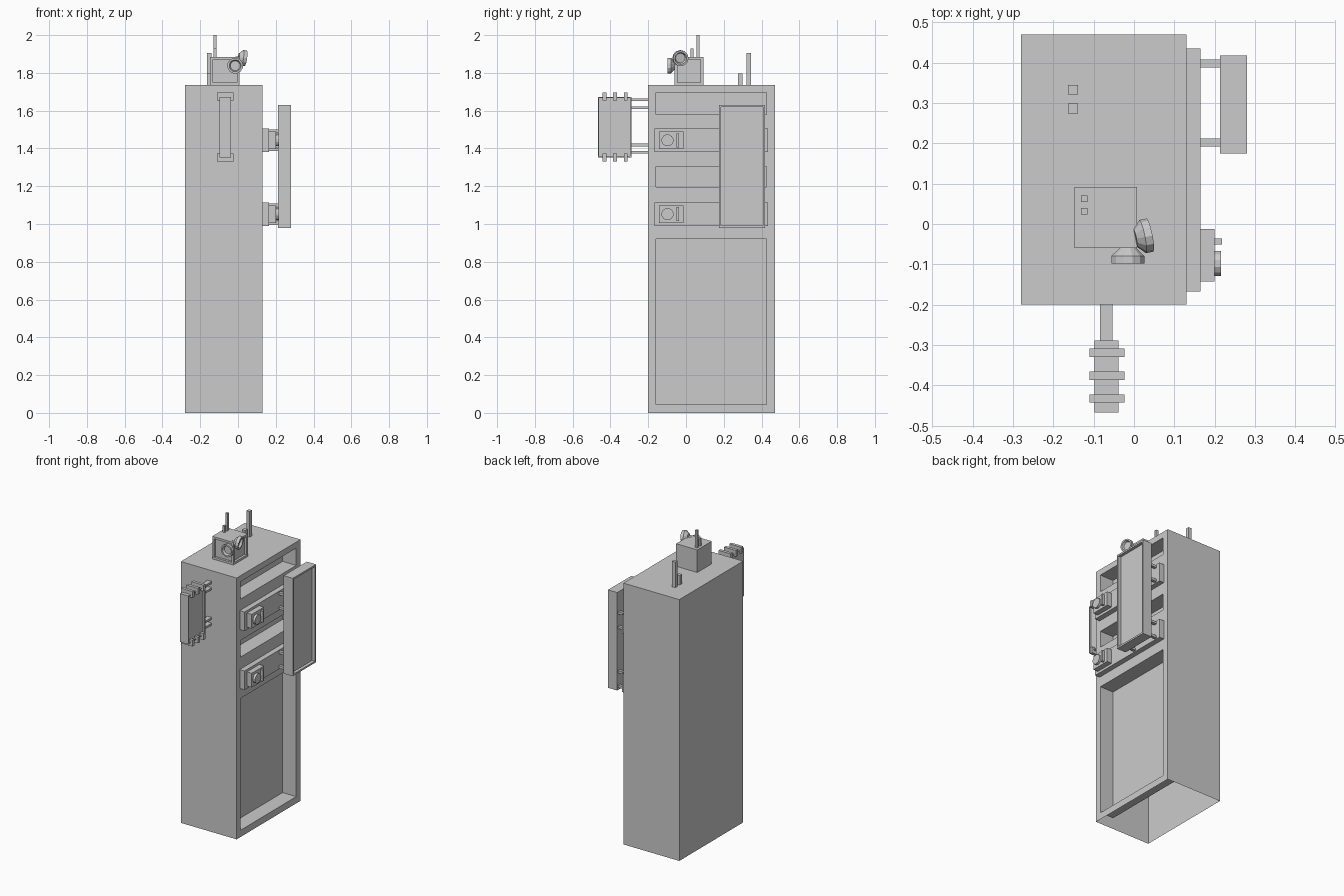
import bpy, bmesh, math
from mathutils import Vector, Matrix

if "Cube" in bpy.data.objects:
    bpy.data.objects.remove(bpy.data.objects["Cube"])


def finish(name, bm):
    me = bpy.data.meshes.new(name)
    bm.to_mesh(me)
    bm.free()
    ob = bpy.data.objects.new(name, me)
    bpy.context.collection.objects.link(ob)
    return ob


def box(name, x, y, z, recess=(), margin=0.015, depth=0.015):
    """Box from axis ranges; 'recess' lists the face directions that get a sunken panel."""
    bm = bmesh.new()
    bmesh.ops.create_cube(bm, size=1)
    for v in bm.verts:
        v.co = Vector([(a + b) / 2 + c * (b - a) for (a, b), c in zip((x, y, z), v.co)])
    bmesh.ops.recalc_face_normals(bm, faces=bm.faces[:])
    for d in recess:
        bm.normal_update()
        f = max(bm.faces, key=lambda q: q.normal.dot(Vector(d)) * q.calc_area())
        bmesh.ops.inset_individual(bm, faces=[f], thickness=margin)
        bmesh.ops.inset_individual(bm, faces=[f], thickness=0, depth=-depth)
    return finish(name, bm)


def lathe(name, profile, origin, axis, sides=12):
    """Turned part: (radius, distance) profile spun about 'axis' from 'origin'."""
    bm = bmesh.new()
    rings = []
    for r, h in profile:
        rings.append([bm.verts.new((r * math.cos(2 * math.pi * (i + .5) / sides),
                                    r * math.sin(2 * math.pi * (i + .5) / sides), h))
                      for i in range(sides)])
    for a, b in zip(rings, rings[1:]):
        for i in range(sides):
            j = (i + 1) % sides
            bm.faces.new((a[i], a[j], b[j], b[i]))
    bm.faces.new(rings[0][::-1])
    bm.faces.new(rings[-1])
    rot = Vector((0, 0, 1)).rotation_difference(Vector(axis)).to_matrix().to_4x4()
    bmesh.ops.transform(bm, matrix=Matrix.Translation(origin) @ rot, verts=bm.verts[:])
    return finish(name, bm)


def cabinet():
    """Open-bottomed shell with three pockets sunk into its +x side."""
    x0, x1, xi = -0.28, 0.13, 0.03
    ys = (-0.2, -0.16, 0.425, 0.47)
    zs = (0, 0.045, 0.92, 1.195, 1.305, 1.58, 1.695, 1.735)
    bm = bmesh.new()

    def quad(*pts):
        bm.faces.new([bm.verts.new(p) for p in pts])

    y0, y1, top = ys[0], ys[-1], zs[-1]
    quad((x0, y0, 0), (x0, y0, top), (x0, y1, top), (x0, y1, 0))
    quad((x0, y0, 0), (x1, y0, 0), (x1, y0, top), (x0, y0, top))
    quad((x1, y1, 0), (x0, y1, 0), (x0, y1, top), (x1, y1, top))
    quad((x0, y0, top), (x1, y0, top), (x1, y1, top), (x0, y1, top))
    for i, (a, b) in enumerate(zip(ys, ys[1:])):
        for j, (c, d) in enumerate(zip(zs, zs[1:])):
            rim = [(a, c), (b, c), (b, d), (a, d)]
            pocket = i == 1 and j % 2 == 1
            quad(*[(xi if pocket else x1, *p) for p in rim])
            if pocket:
                for p, q in zip(rim, rim[1:] + rim[:1]):
                    quad((x1, *p), (x1, *q), (xi, *q), (xi, *p))
    bmesh.ops.remove_doubles(bm, verts=bm.verts[:], dist=1e-5)
    finish("cabinet", bm)


cabinet()

# Two control rails with knob plates, switches and screen brackets
for n, z in enumerate((1.052, 1.443)):
    box(f"rail_{n}", (0.13, 0.165), (-0.167, 0.435), (z - 0.063, z + 0.063))
    box(f"knob_plate_{n}", (0.165, 0.2), (-0.142, -0.012), (z - 0.047, z + 0.047))
    lathe(f"knob_{n}", [(0.032, 0), (0.032, 0.016)], (0.2, -0.098, z), (1, 0, 0))
    box(f"switch_{n}", (0.2, 0.218), (-0.051, -0.036), (z - 0.037, z + 0.037))
    for k, y in enumerate((0.202, 0.398)):
        for m, dz in enumerate((-0.048, 0.048)):
            box(f"screen_bracket_{n}{k}{m}", (0.165, 0.215), (y - 0.01, y + 0.01),
                (z + dz - 0.008, z + dz + 0.008))

# Large side screen
box("side_screen", (0.213, 0.28), (0.175, 0.418), (0.98, 1.63), [(1, 0, 0)], 0.016, 0.02)

# Front panel on thin rods, with clips along both ends
box("front_panel", (-0.098, -0.038), (-0.467, -0.289), (1.352, 1.673), [(1, 0, 0)], 0.01, 0.01)
for n, z in enumerate((1.38, 1.418, 1.615, 1.657)):
    box(f"panel_rod_{n}", (-0.084, -0.053), (-0.29, -0.2), (z - 0.007, z + 0.007))
for n, y in enumerate((-0.432, -0.376, -0.319)):
    for m, z in enumerate((1.352, 1.675)):
        box(f"panel_clip_{n}{m}", (-0.11, -0.024), (y - 0.01, y + 0.01), (z - 0.021, z + 0.021))

# Sensor head on the roof
box("sensor_head", (-0.147, 0.008), (-0.06, 0.092), (1.735, 1.885),
    [(0, -1, 0), (1, 0, 0)], 0.02, 0.015)

# Lamps: cone back, straight rim, hollow face
lamp = [(0.022, 0), (0.042, 0.019), (0.042, 0.038), (0.032, 0.038), (0.026, 0.024)]
lathe("front_lamp", lamp, (-0.015, -0.06, 1.838), (0, -1, 0))
lathe("side_lamp", lamp, (0.003, -0.035, 1.882), (0.97, 0.2, -0.14))
box("front_lamp_mount", (-0.025, -0.005), (-0.062, -0.04), (1.828, 1.848))
box("side_lamp_mount", (-0.012, 0.006), (-0.045, -0.025), (1.865, 1.887))

# Aerials on the head and the roof
for n, (x, y, r, z0, z1) in enumerate(((-0.123, 0.063, 0.008, 1.885, 2.0),
                                       (-0.123, 0.032, 0.008, 1.885, 1.928),
                                       (-0.151, 0.333, 0.012, 1.735, 1.905),
                                       (-0.151, 0.286, 0.012, 1.735, 1.797))):
    box(f"aerial_{n}", (x - r, x + r), (y - r, y + r), (z0, z1))
